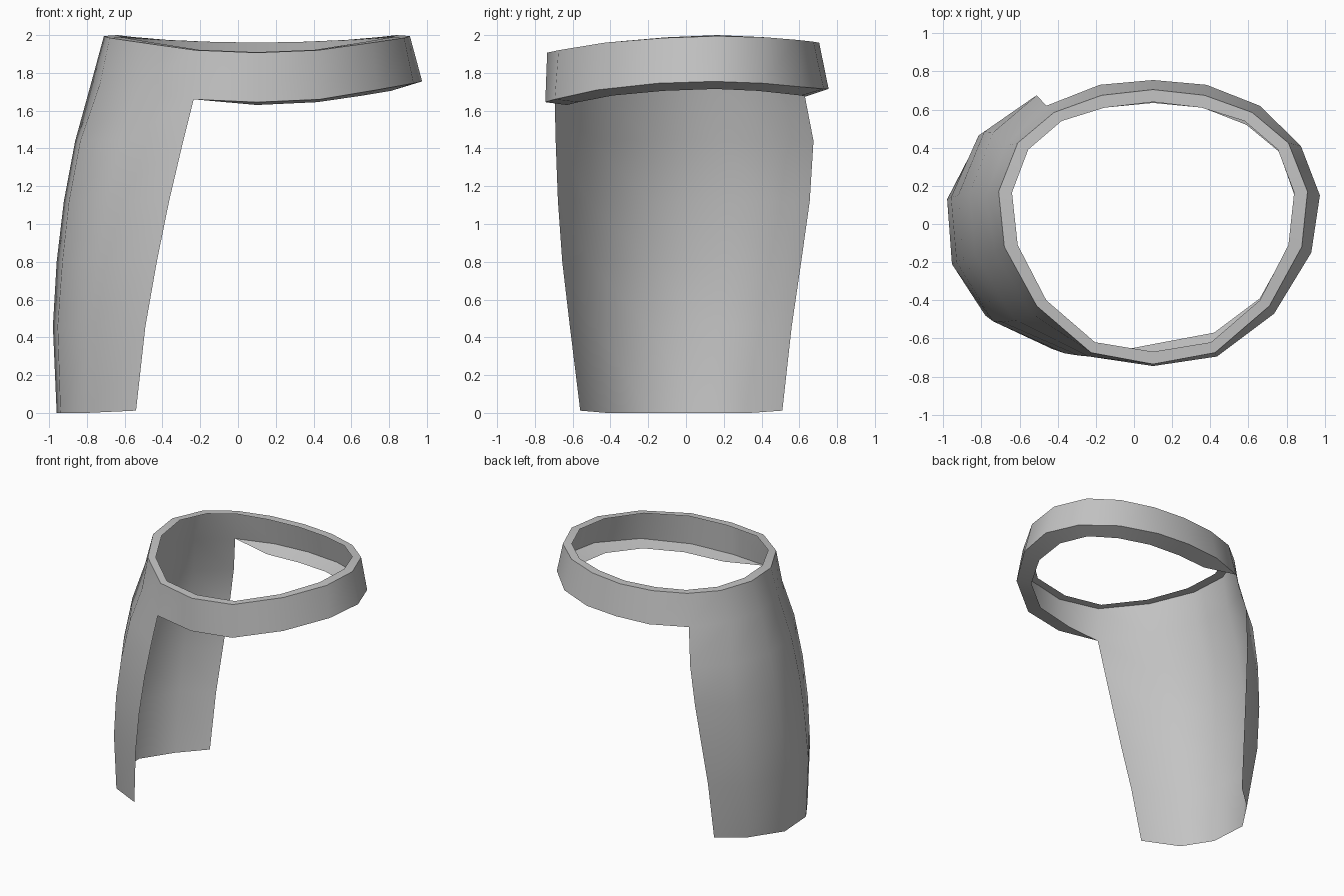
import bpy, bmesh, math

if "Cube" in bpy.data.objects:
    bpy.data.objects.remove(bpy.data.objects["Cube"])

CX = 0.10   # the ring is mirrored about this x


def full_ring(half):
    """Mirror a back-to-front half outline into a closed ring of 16 points."""
    right = [(CX + x, y, z) for x, y, z in half]
    left = [(CX - x, y, z) for x, y, z in half[-2:0:-1]]
    return right + left


# Half outlines (x offset, y, z), from the back round to the front
outer_top = full_ring([
    (0, .705, 1.96), (.27, .675, 1.965), (.52, .585, 1.975), (.71, .425, 1.988), (.81, .17, 1.995),
    (.78, -.12, 1.985), (.61, -.43, 1.96), (.325, -.675, 1.92), (0, -.735, 1.907)])
outer_low = full_ring([
    (0, .755, 1.715), (.28, .73, 1.715), (.56, .62, 1.725), (.775, .41, 1.745), (.875, .15, 1.755),
    (.83, -.15, 1.745), (.635, -.47, 1.71), (.335, -.695, 1.66), (0, -.745, 1.645)])
inner_top = full_ring([
    (0, .64, 1.96), (.255, .61, 1.965), (.48, .54, 1.975), (.655, .39, 1.99), (.74, .165, 2.0),
    (.71, -.11, 1.988), (.56, -.40, 1.962), (.305, -.62, 1.922), (0, -.67, 1.91)])
inner_low = full_ring([
    (0, .635, 1.675), (.26, .61, 1.68), (.49, .52, 1.69), (.66, .38, 1.705), (.74, .155, 1.715),
    (.71, -.12, 1.705), (.56, -.39, 1.68), (.32, -.57, 1.645), (0, -.63, 1.63)])

# Guard rows below the ring: height, then x, y of six columns from front to back
guard_rows = [
    (1.44, [(-.29, -.69), (-.62, -.505), (-.835, -.165), (-.862, .16), (-.74, .48), (-.51, .675)]),
    (1.12, [(-.365, -.678), (-.69, -.515), (-.895, -.185), (-.922, .15), (-.785, .485), (-.54, .655)]),
    (0.80, [(-.43, -.655), (-.74, -.51), (-.93, -.2), (-.96, .14), (-.815, .465), (-.565, .61)]),
    (0.46, [(-.49, -.615), (-.78, -.48), (-.955, -.21), (-.98, .13), (-.825, .43), (-.59, .56)]),
    (0.00, [(-.54, -.56), (-.80, -.42), (-.94, -.20), (-.96, .10), (-.80, .34), (-.61, .51)]),
]
FIRST, LAST = 9, 14   # ring points the guard hangs from

bm = bmesh.new()


def add(points):
    return [bm.verts.new(p) for p in points]


ot, ol, it = add(outer_top), add(outer_low), add(inner_top)
n = len(ot)

# Band wall and narrow top rim
for i in range(n):
    j = (i + 1) % n
    bm.faces.new((ot[i], ot[j], ol[j], ol[i]))
    bm.faces.new((it[i], it[j], ot[j], ot[i]))

# Lower rim, tapering to a point at each end of the guard
free = [i % n for i in range(LAST + 1, n + FIRST)]
low = {i: bm.verts.new(inner_low[i]) for i in free}
for i, j in zip(free, free[1:]):
    bm.faces.new((ol[i], ol[j], low[j], low[i]))
bm.faces.new((ol[LAST], ol[free[0]], low[free[0]]))
bm.faces.new((ol[free[-1]], ol[FIRST], low[free[-1]]))

# Curved guard hanging from the band
above = ol[FIRST:LAST + 1]
for z, row in guard_rows:
    ends = (0, len(row) - 1)
    below = add([(x, y, z + (.012 if z == 0 and k in ends else 0)) for k, (x, y) in enumerate(row)])
    for k in range(len(row) - 1):
        bm.faces.new((above[k], above[k + 1], below[k + 1], below[k]))
    above = below

mesh = bpy.data.meshes.new("band_with_guard")
bm.to_mesh(mesh)
bm.free()
obj = bpy.data.objects.new("band_with_guard", mesh)
bpy.context.collection.objects.link(obj)

grey = bpy.data.materials.new("plain_grey")
grey.diffuse_color = (0.55, 0.55, 0.55, 1)
grey.use_nodes = True
grey.node_tree.nodes["Principled BSDF"].inputs["Base Color"].default_value = grey.diffuse_color
mesh.materials.append(grey)

bpy.context.view_layer.objects.active = obj
obj.select_set(True)
bpy.ops.object.shade_smooth_by_angle(angle=math.radians(42))
